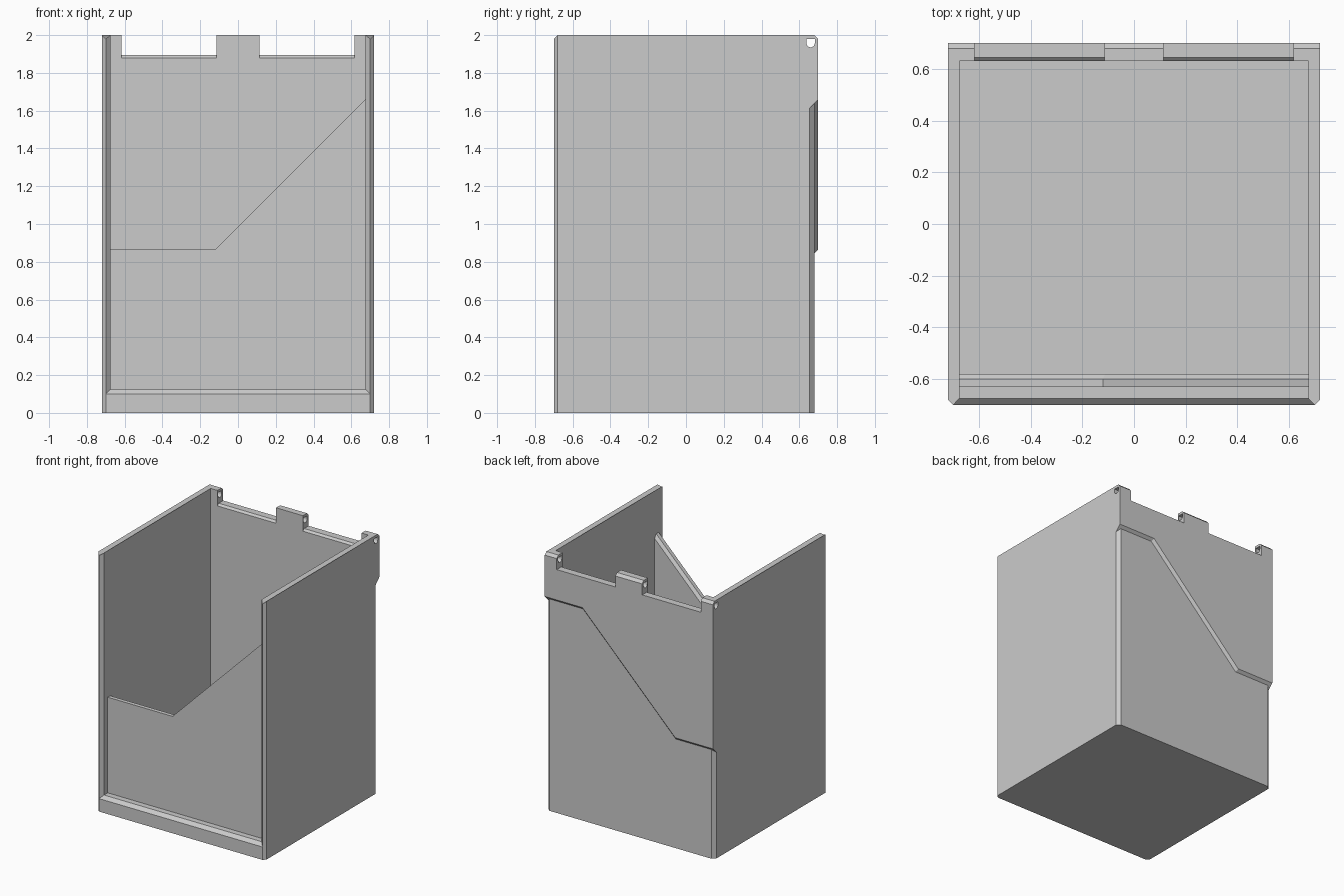
import bpy, bmesh, math

cube = bpy.data.objects.get("Cube")
if cube:
    bpy.data.objects.remove(cube, do_unlink=True)

W, WALL_X = 0.72, 0.675        # outer and inner half width
LOW, RISE = 0.865, 0.795       # height of the low edge and of the slanted rise
MITRE = math.tan(math.radians(22.5))

grey = bpy.data.materials.new("plain_grey")
grey.use_nodes = True
colour = (0.6, 0.6, 0.6, 1)
grey.diffuse_color = colour
grey.node_tree.nodes["Principled BSDF"].inputs["Base Color"].default_value = colour


def loft(name, rings):
    """Closed solid through matching rings of points."""
    bm = bmesh.new()
    rows = [[bm.verts.new(p) for p in ring] for ring in rings]
    n = len(rows[0])
    for a, b in zip(rows, rows[1:]):
        for i in range(n):
            j = (i + 1) % n
            bm.faces.new((a[i], a[j], b[j], b[i]))
    bm.faces.new(rows[0])
    bm.faces.new(rows[-1])
    bmesh.ops.recalc_face_normals(bm, faces=bm.faces)
    mesh = bpy.data.meshes.new(name)
    bm.to_mesh(mesh)
    bm.free()
    mesh.materials.append(grey)
    obj = bpy.data.objects.new(name, mesh)
    bpy.context.collection.objects.link(obj)
    return obj


def along_x(name, profile, x0, x1):
    return loft(name, [[(x, y, z) for y, z in profile] for x in (x0, x1)])


# Side walls with pointed front edges, joined by the back wall
half = [(WALL_X, 0.63), (WALL_X, -0.675), (0.70, -0.70), (W, -0.68),
        (W, 0.655), (0.695, 0.68)]
outline = half + [(-x, y) for x, y in reversed(half)]
body = loft("bin_body", [
    [(x, y, 0) for x, y in outline],
    [(x, y, 1.98 if y < -0.69 else 2) for x, y in outline]])

# Floor with a chamfered front sill
floor = along_x("floor", [(-0.70, 0), (-0.70, 0.10), (-0.675, 0.125),
                          (0.65, 0.125), (0.65, 0)], -0.70, 0.70)


# Raised upper back, its stepped lower edge chamfered
def back_ring(y, top):
    d = 0.70 - y
    s = d * MITRE
    k = RISE / 2
    hi, lo = LOW + RISE - d, LOW - d
    return [(-W, y, top), (W, y, top), (W, y, hi), (k + s, y, hi),
            (s - k, y, lo), (-W, y, lo)]


raised_back = loft("raised_back", [back_ring(0.70, 1.98), back_ring(0.68, 2),
                                   back_ring(0.655, 2)])


# Front panel with a low edge and a slanted edge
def panel_ring(y, d):
    x, kink = 0.69, -0.12 + d * MITRE
    end = LOW + x + 0.12 - d * math.sqrt(2)
    return [(-x, y, 0.1), (x, y, 0.1), (x, y, end),
            (kink, y, LOW - d), (-x, y, LOW - d)]


panel = loft("front_panel", [panel_ring(-0.63, 0), panel_ring(-0.60, 0),
                             panel_ring(-0.58, 0.02)])

# Hinge gaps in the top of the back wall
gap = [(0.61, 1.86), (0.645, 1.895), (0.75, 1.895), (0.75, 2.1), (0.61, 2.1)]
gaps = [along_x("hinge_gap_cutter", gap, *sorted((s * 0.115, s * 0.617)))
        for s in (-1, 1)]

# Hinge pin hole with a round bottom and flat top
r = 0.022
hole = [(0.66 + r * math.cos(a), 1.957 + r * math.sin(a))
        for a in (math.pi + i * math.pi / 8 for i in range(9))]
hole += [(0.66 + r, 1.98), (0.66 - r, 1.98)]
pin_hole = along_x("pin_hole_cutter", hole, -0.8, 0.8)

# Join the parts, then cut
tools = [(o, "UNION") for o in (floor, raised_back, panel)]
tools += [(o, "DIFFERENCE") for o in gaps + [pin_hole]]
for obj, operation in tools:
    obj.hide_render = True
    mod = body.modifiers.new(obj.name, "BOOLEAN")
    mod.operation = operation
    mod.solver = "EXACT"
    mod.object = obj
graph = bpy.context.evaluated_depsgraph_get()
mesh = bpy.data.meshes.new_from_object(body.evaluated_get(graph))
body.modifiers.clear()
body.data = mesh
for obj, _ in tools:
    bpy.data.objects.remove(obj, do_unlink=True)

# Merge leftover coplanar splits
bm = bmesh.new()
bm.from_mesh(mesh)
bmesh.ops.remove_doubles(bm, verts=bm.verts, dist=0.0001)
bmesh.ops.dissolve_limit(bm, angle_limit=0.01, verts=bm.verts, edges=bm.edges)
bm.to_mesh(mesh)
bm.free()
